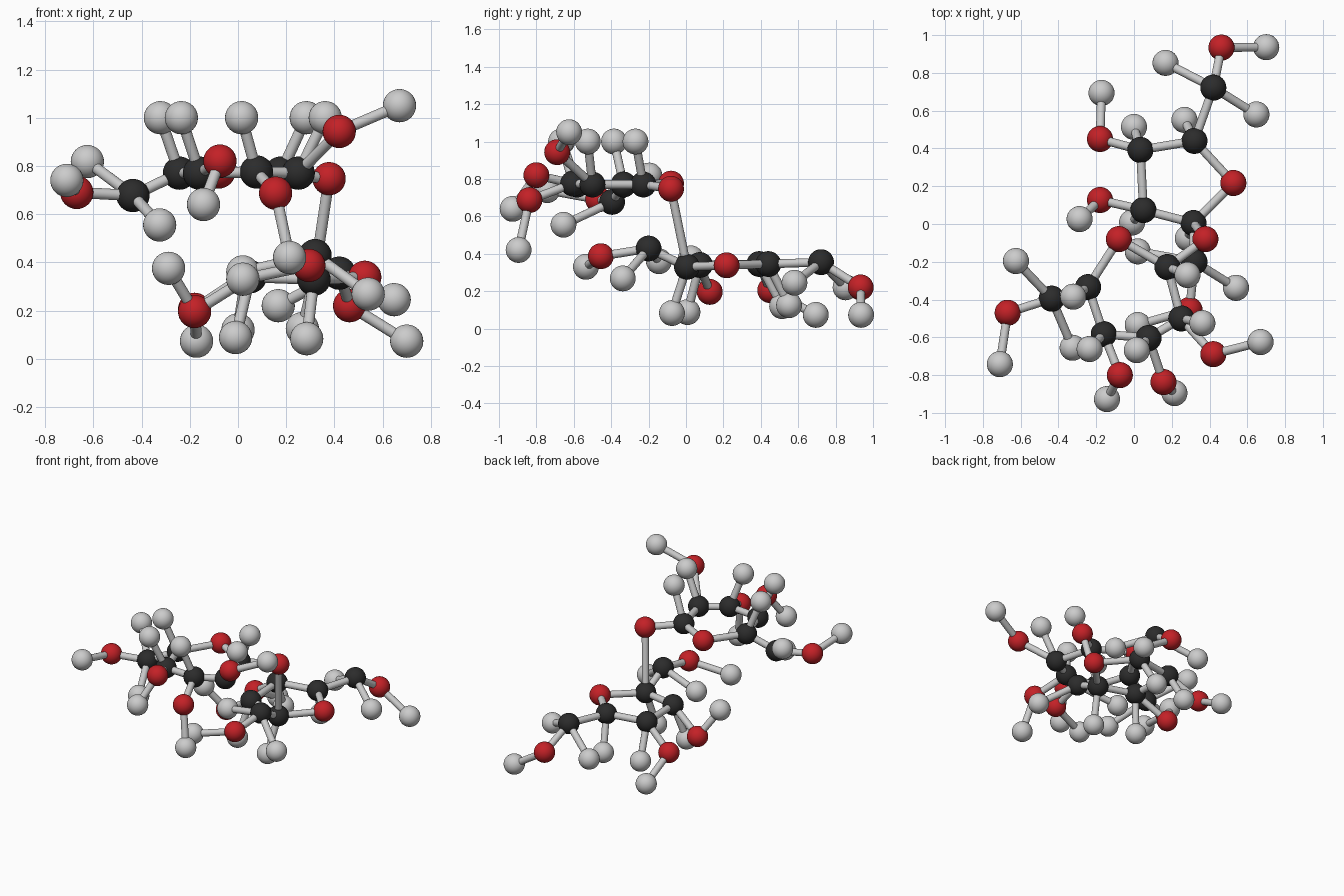
import bpy
from mathutils import Vector

if "Cube" in bpy.data.objects:
    bpy.data.objects.remove(bpy.data.objects["Cube"])

ATOM_R, BOND_R = 0.069, 0.023


def material(name, rgb):
    m = bpy.data.materials.new(name)
    m.diffuse_color = (*rgb, 1)
    m.use_nodes = True
    m.node_tree.nodes["Principled BSDF"].inputs["Base Color"].default_value = m.diffuse_color
    return m


MATS = {"C": material("carbon_black", (0.025, 0.025, 0.025)),
        "O": material("oxygen_red", (0.55, 0.015, 0.02)),
        "H": None}
NAMES = {"C": "carbon_atom", "O": "oxygen_atom", "H": "hydrogen_atom"}


def atom(kind, x, y, z):
    bpy.ops.mesh.primitive_uv_sphere_add(segments=32, ring_count=16, radius=ATOM_R, location=(x, y, z))
    ob = bpy.context.object
    ob.name = NAMES[kind]
    if MATS[kind]:
        ob.data.materials.append(MATS[kind])
    bpy.ops.object.shade_smooth()
    return Vector((x, y, z))


def bond(a, b):
    d = b - a
    bpy.ops.mesh.primitive_cylinder_add(vertices=24, radius=BOND_R, depth=d.length, location=(a + b) / 2,
                                        rotation=d.to_track_quat('Z', 'Y').to_euler())
    bpy.context.object.name = "bond"
    bpy.ops.object.shade_smooth_by_angle()


def ring(atoms):
    pts = [atom(*a) for a in atoms]
    for i, p in enumerate(pts):
        bond(pts[i - 1], p)
    return pts


def chain(start, *atoms):
    # each atom is bonded to the one before it
    pts = [start]
    for a in atoms:
        pts.append(atom(*a))
        bond(pts[-2], pts[-1])
    return pts


# upper six-sided ring
up = ring([("C", .177, -.228, .77), ("C", .25, -.5, .77), ("C", .077, -.604, .775),
           ("C", -.16, -.583, .77), ("C", -.243, -.334, .77), ("O", -.08, -.08, .775)])
# hydrogens standing on the upper ring
for p, (x, y) in zip(up, [(.283, -.27), (.362, -.525), (.015, -.668), (-.235, -.662), (-.322, -.385)]):
    chain(p, ("H", x, y, 1.0))
# hydroxyl arms of the upper ring
chain(up[1], ("O", .42, -.689, .943), ("H", .67, -.625, 1.05))
chain(up[2], ("O", .156, -.837, .687), ("H", .214, -.895, .42))
chain(up[3], ("O", -.075, -.80, .82), ("H", -.143, -.927, .64))
# upper side arm
arm = chain(up[4], ("C", -.436, -.395, .677), ("O", -.669, -.47, .69), ("H", -.71, -.742, .74))
chain(arm[1], ("H", -.625, -.196, .818))
chain(arm[1], ("H", -.325, -.655, .555))

# lower five-sided ring
low = ring([("C", .315, .005, .33), ("C", .05, .074, .34), ("C", .034, .392, .345),
            ("C", .32, .44, .345), ("O", .526, .217, .338)])
# hydrogens hanging below the lower ring
for p, h in zip(low, [(.285, -.075, .083), (-.01, .008, .088), (0, .514, .12), (.267, .551, .125)]):
    chain(p, ("H", *h))
# hydroxyl arms of the lower ring
chain(low[1], ("O", -.18, .127, .196), ("H", -.288, .026, .375))
chain(low[2], ("O", -.18, .45, .205), ("H", -.172, .694, .073))
# lower side arms
arm = chain(low[3], ("C", .42, .722, .355), ("O", .463, .934, .22), ("H", .70, .936, .073))
chain(arm[1], ("H", .167, .853, .22))
chain(arm[1], ("H", .648, .58, .245))
arm = chain(low[0], ("C", .32, -.2, .428), ("O", .294, -.455, .387), ("H", .02, -.535, .33))
chain(arm[1], ("H", .54, -.338, .268))
chain(arm[1], ("H", .02, -.145, .36))

# oxygen bridge joining the two rings
link = chain(up[0], ("O", .378, -.08, .747))
bond(link[1], low[0])
